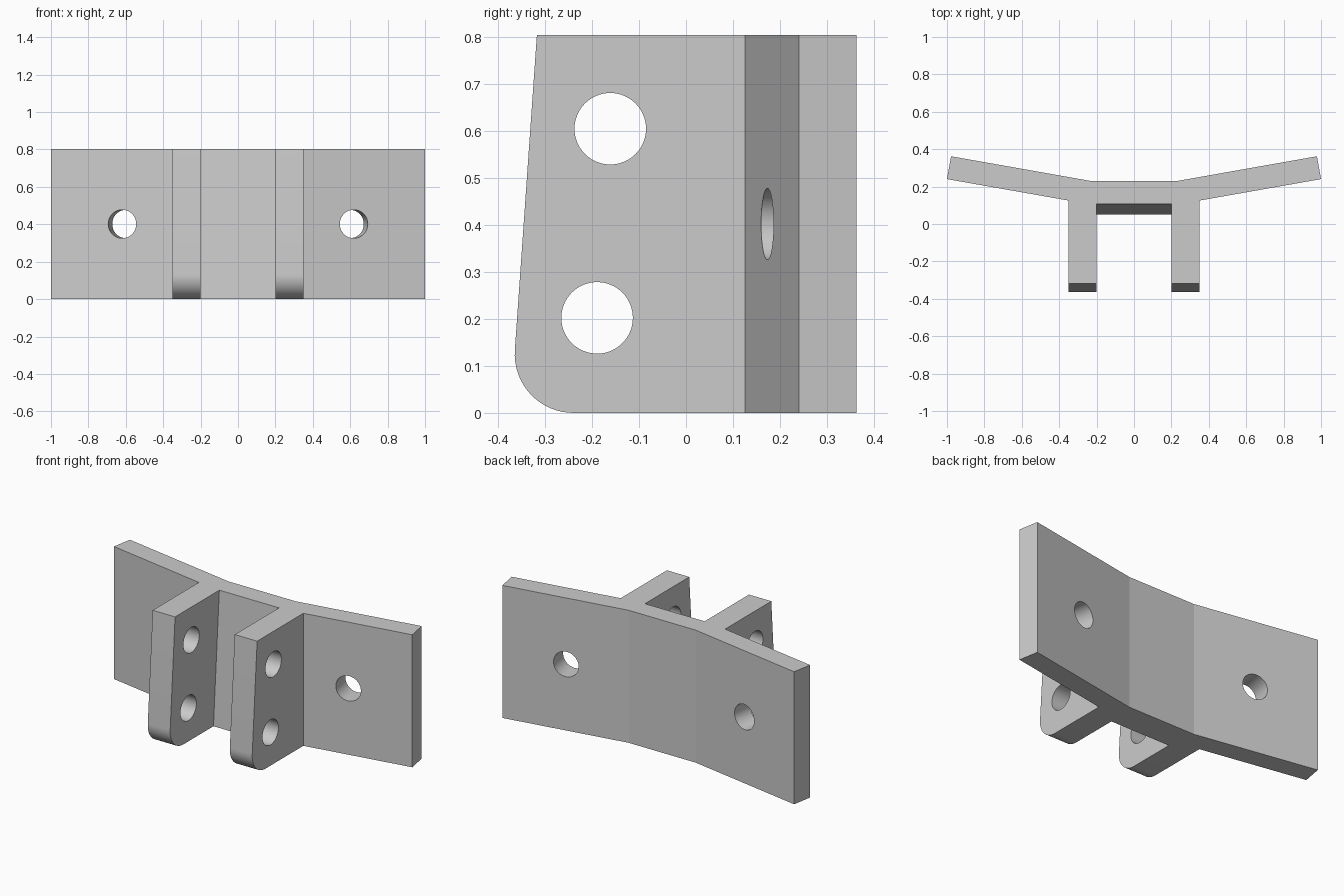
import bpy, math
from mathutils import Matrix, Vector

cube = bpy.data.objects.get("Cube")
if cube:
    bpy.data.objects.remove(cube, do_unlink=True)

H = 0.803                    # overall height
WING = math.radians(10)      # sweep of the side wings
RAKE = math.tan(math.radians(4))
R = 0.125                    # rounded toe of each ear
HOLE = 0.076

grey = bpy.data.materials.new("plain grey")
grey.use_nodes = True
colour = (0.6, 0.6, 0.6, 1)
grey.diffuse_color = colour
grey.node_tree.nodes["Principled BSDF"].inputs["Base Color"].default_value = colour


def loft(name, first, second):
    """Solid between two matching outlines."""
    n = len(first)
    faces = [list(range(n))[::-1], list(range(n, 2 * n))]
    faces += [[i, (i + 1) % n, (i + 1) % n + n, i + n] for i in range(n)]
    mesh = bpy.data.meshes.new(name)
    mesh.from_pydata(first + second, [], faces)
    mesh.materials.append(grey)
    obj = bpy.data.objects.new(name, mesh)
    bpy.context.collection.objects.link(obj)
    return obj


def cylinder(name, centre, axis, length):
    bpy.ops.mesh.primitive_cylinder_add(vertices=64, radius=HOLE, depth=length)
    obj = bpy.context.object
    obj.name = name
    obj.data.materials.append(grey)
    turn = Vector(axis).to_track_quat('Z', 'Y').to_matrix().to_4x4()
    obj.data.transform(Matrix.Translation(centre) @ turn)
    obj.hide_render = True
    return obj


def combine(target, tool, operation):
    bpy.context.view_layer.update()
    mod = target.modifiers.new(operation.lower(), 'BOOLEAN')
    mod.operation, mod.solver, mod.object = operation, 'EXACT', tool
    bpy.context.view_layer.objects.active = target
    bpy.ops.object.modifier_apply(modifier=mod.name)
    bpy.data.objects.remove(tool, do_unlink=True)


# Swept back plate, with a raked face between the ears
def plate_outline(z):
    web = 0.107 - RAKE * (H - z)
    half = [(0.25, web), (0.3, 0.24 - 0.7 * math.tan(WING)), (1, 0.24),
            (0.978, 0.362), (0.225, 0.229)]
    pts = half + [(-x, y) for x, y in reversed(half)]
    return [(x, y, z) for x, y in pts]


bracket = loft("bracket", plate_outline(0), plate_outline(H))

# Two ears with a raked front edge and a rounded toe
top_y = -0.317
toe_y = top_y - RAKE * (H - R) + R / math.cos(math.atan(RAKE))
start, stop = -math.pi / 2, -math.pi - math.atan(RAKE)
profile = [(0.18, H), (top_y, H)]
for i in range(17):
    a = stop + (start - stop) * i / 16
    profile.append((toe_y + R * math.cos(a), R + R * math.sin(a)))
# Sweep the toe through its lower front quadrant
profile = profile[:2]
begin, end = math.pi - math.atan(RAKE), 1.5 * math.pi
for i in range(17):
    a = begin + (end - begin) * i / 16
    profile.append((toe_y + R * math.cos(a), R + R * math.sin(a)))
profile.append((0.18, 0))

for side, x in (("right", -0.35), ("left", 0.2)):
    ear = loft(side + "_ear", [(x, y, z) for y, z in profile],
               [(x + 0.15, y, z) for y, z in profile])
    combine(bracket, ear, 'UNION')

# Pin holes through both ears
for y, z in ((-0.161, 0.604), (-0.189, 0.202)):
    combine(bracket, cylinder("pin_hole", (0, y, z), (1, 0, 0), 1), 'DIFFERENCE')

# Bolt holes square to the wings
for s in (-1, 1):
    axis = (-s * math.sin(WING), math.cos(WING), 0)
    combine(bracket, cylinder("bolt_hole", (s * 0.619, 0.173, H / 2), axis, 0.5), 'DIFFERENCE')

bpy.ops.object.select_all(action='DESELECT')
bracket.select_set(True)
bpy.context.view_layer.objects.active = bracket
bpy.ops.object.shade_smooth_by_angle(angle=math.radians(8))
